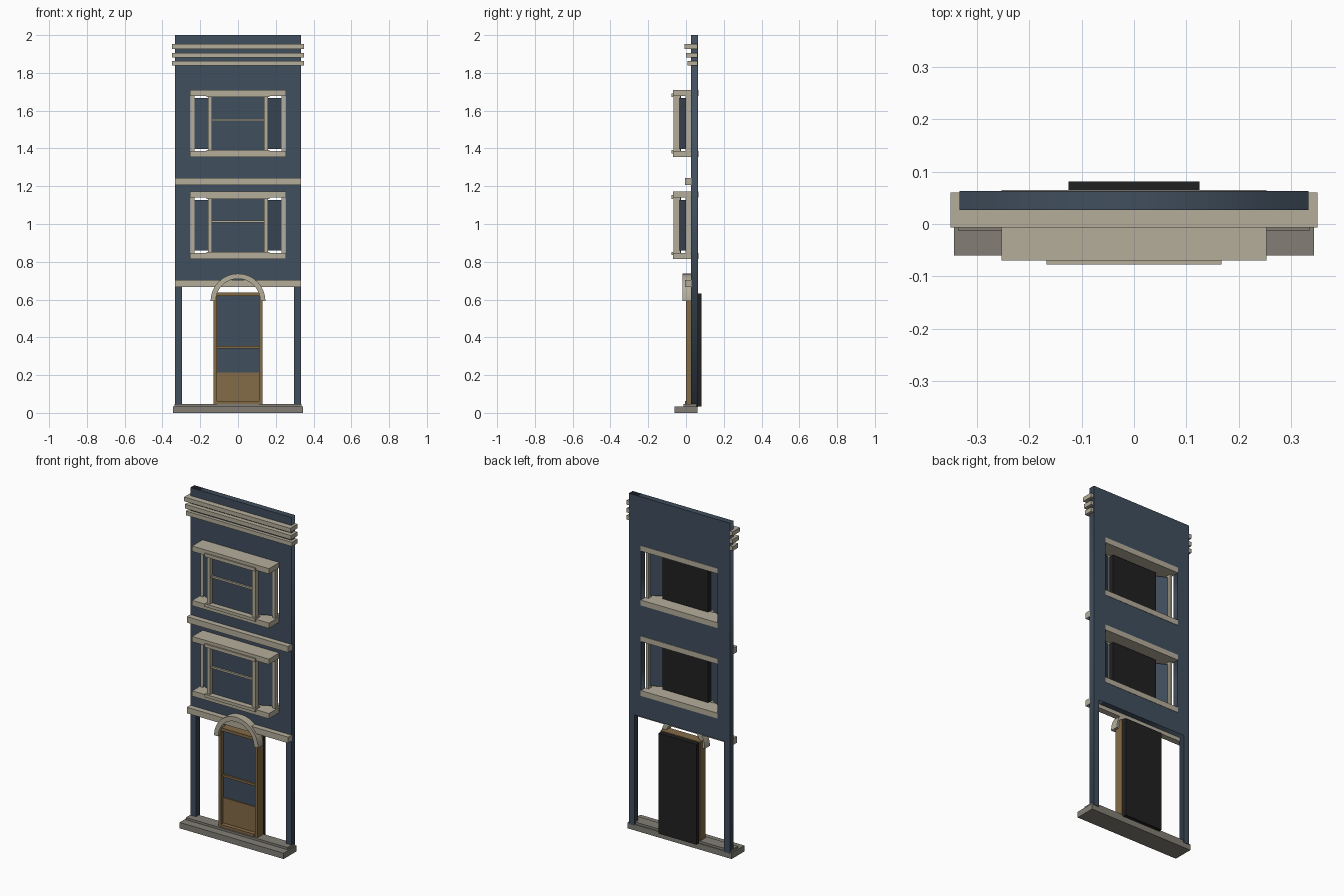
import bpy, bmesh, math
from mathutils import Matrix, Vector

if "Cube" in bpy.data.objects:
    bpy.data.objects.remove(bpy.data.objects["Cube"])


def material(name, rgb):
    m = bpy.data.materials.new(name)
    lin = [((c / 255 + 0.055) / 1.055) ** 2.4 for c in rgb]
    m.diffuse_color = (*lin, 1)
    m.use_nodes = True
    m.node_tree.nodes["Principled BSDF"].inputs["Base Color"].default_value = m.diffuse_color
    return m


BLUE = material("slate blue", (65, 79, 94))
STONE = material("cream stone", (181, 174, 155))
GREY = material("grey step", (131, 127, 118))
WOOD = material("brown wood", (132, 107, 70))
BLACK = material("black backing", (33, 33, 33))


def mesh_object(name, bm, mat):
    me = bpy.data.meshes.new(name)
    bmesh.ops.recalc_face_normals(bm, faces=bm.faces)
    bm.to_mesh(me)
    bm.free()
    ob = bpy.data.objects.new(name, me)
    me.materials.append(mat)
    bpy.context.collection.objects.link(ob)
    return ob


def box(name, x, y, z, mat, turn=0):
    """Box from (min, max) pairs, optionally turned about its own upright axis."""
    bm = bmesh.new()
    bmesh.ops.create_cube(bm, size=1)
    size = [b - a for a, b in (x, y, z)]
    mid = Vector([(a + b) / 2 for a, b in (x, y, z)])
    bm.transform(Matrix.Translation(mid) @ Matrix.Rotation(turn, 4, 'Z')
                 @ Matrix.Diagonal((*size, 1)))
    return mesh_object(name, bm, mat)


def wide(name, half, y, z, mat):
    return box(name, (-half, half), y, z, mat)


def pair(name, x, y, z, mat, turn=0):
    """Matching boxes on both sides of the centre."""
    box(name + "_right", x, y, z, mat, turn)
    box(name + "_left", (-x[1], -x[0]), y, z, mat, -turn)


# Wall: outline with shop opening and two window holes, extruded
def rect(h, z0, z1):
    return [(-h, z0), (h, z0), (h, z1), (-h, z1)]


WINDOWS = (1.354, 0.815)      # underside of each window sill
outline = [(-0.333, 0.03), (-0.296, 0.03), (-0.296, 0.69), (0.296, 0.69),
           (0.296, 0.03), (0.333, 0.03), (0.333, 2), (-0.333, 2)]
cu = bpy.data.curves.new("wall", 'CURVE')
cu.dimensions, cu.fill_mode, cu.extrude = '2D', 'BOTH', 0.018
for pts in [outline] + [rect(0.252, b, b + 0.355) for b in WINDOWS]:
    sp = cu.splines.new('POLY')
    sp.points.add(len(pts) - 1)
    for p, (x, z) in zip(sp.points, pts):
        p.co = (x, z, 0, 1)
    sp.use_cyclic_u = True
wall = bpy.data.objects.new("wall", cu)
wall.rotation_euler = (math.pi / 2, 0, 0)
wall.location = (0, 0.045, 0)
cu.materials.append(BLUE)
bpy.context.collection.objects.link(wall)
bpy.context.view_layer.objects.active = wall
wall.select_set(True)
bpy.ops.object.convert(target='MESH')

# Cornice strips and string courses
for i, (z, y) in enumerate([(1.838, 0.008), (1.881, 0.001), (1.927, -0.007)]):
    wide(f"cornice_{i}", 0.35, (y, 0.06), (z, z + 0.025), STONE)
wide("upper_band", 0.334, (-0.005, 0.03), (1.207, 1.243), STONE)
wide("lower_band", 0.334, (-0.005, 0.03), (0.667, 0.703), STONE)

# Bay windows
for i, b in enumerate(WINDOWS):
    n = f"window_{i}_"
    lo, hi = b + 0.032, b + 0.324
    wide(n + "sill", 0.253, (-0.07, 0.065), (b, lo), STONE)
    wide(n + "lintel", 0.253, (-0.07, 0.065), (hi, b + 0.356), STONE)
    wide(n + "bottom_rail", 0.167, (-0.077, -0.03), (b + 0.02, lo + 0.006), STONE)
    wide(n + "top_rail", 0.167, (-0.077, -0.03), (hi - 0.006, hi + 0.014), STONE)
    pair(n + "inner_post", (0.138, 0.16), (-0.065, -0.03), (lo, hi), STONE)
    pair(n + "outer_post", (0.23, 0.246), (-0.002, 0.024), (lo, hi), STONE)
    wide(n + "glass", 0.139, (-0.045, -0.027), (lo, hi), BLUE)
    wide(n + "glazing_bar", 0.139, (-0.056, -0.045), (b + 0.192, b + 0.203), STONE)
    wide(n + "backing", 0.15, (-0.027, 0.005), (lo + 0.012, hi - 0.012), BLACK)
    pair(n + "side_glass", (0.147, 0.243), (-0.017, -0.009),
         (lo + 0.012, hi - 0.012), BLUE, math.atan2(0.042, 0.085))

# Steps
wide("base_step", 0.343, (-0.06, 0.06), (0, 0.035), GREY)
wide("upper_step", 0.335, (-0.012, 0.055), (0.035, 0.048), GREY)

# Door
pair("door_jamb", (0.112, 0.13), (0.0, 0.055), (0.048, 0.625), WOOD)
wide("door_head", 0.13, (0.0, 0.055), (0.62, 0.638), WOOD)
wide("door_panel", 0.112, (0.02, 0.055), (0.048, 0.215), WOOD)
wide("door_glass", 0.112, (0.025, 0.055), (0.215, 0.62), BLUE)
wide("door_bar", 0.112, (0.014, 0.025), (0.341, 0.354), WOOD)
wide("door_threshold", 0.11, (-0.005, 0.02), (0.048, 0.064), WOOD)
wide("door_backing", 0.125, (0.055, 0.081), (0.035, 0.633), BLACK)

# Arch over the door: rectangular section swept round a half circle
bm = bmesh.new()
rings = []
for k in range(25):
    a = math.pi * k / 24
    rings.append([bm.verts.new((r * math.cos(a), y, 0.592 + r * math.sin(a)))
                  for r, y in ((0.118, -0.018), (0.145, -0.018),
                               (0.145, 0.03), (0.118, 0.03))])
for p, q in zip(rings, rings[1:]):
    for j in range(4):
        bm.faces.new((p[j], p[(j + 1) % 4], q[(j + 1) % 4], q[j]))
bm.faces.new(rings[0])
bm.faces.new(rings[-1])
mesh_object("door_arch", bm, STONE)
